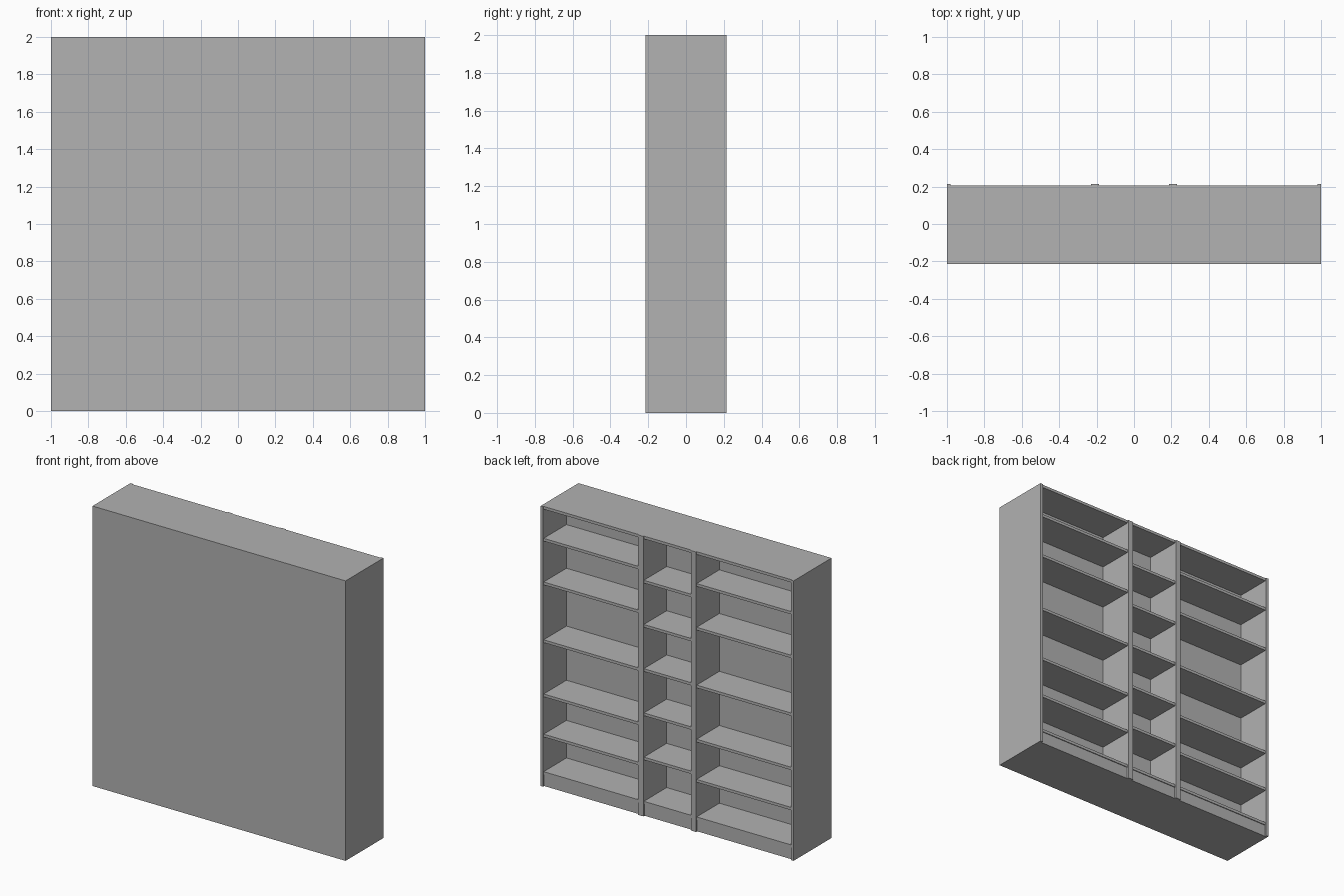
import bpy

cube = bpy.data.objects.get("Cube")
if cube:
    bpy.data.objects.remove(cube, do_unlink=True)

grey = bpy.data.materials.new("plain_grey")
grey.use_nodes = True
colour = (0.445, 0.445, 0.445, 1)
grey.diffuse_color = colour
grey.node_tree.nodes["Principled BSDF"].inputs["Base Color"].default_value = colour


def box(name, x, y, z):
    """Box between the given (low, high) limits on each axis."""
    centre = [(a + b) / 2 for a, b in (x, y, z)]
    bpy.ops.mesh.primitive_cube_add(size=1, location=centre)
    obj = bpy.context.object
    obj.name = name
    obj.scale = [b - a for a, b in (x, y, z)]
    bpy.ops.object.transform_apply(location=False, rotation=False, scale=True)
    obj.data.materials.append(grey)
    return obj


HEIGHT = 2.0
FRONT, BACK = -0.214, 0.214      # full depth
CORE = -0.05                     # inner end of the compartments
EDGE = 0.207                     # shelf edges, set in from the uprights
T = 0.02                         # board thickness
FLOOR = 0.105                    # top of the lowest shelf
INNER, OUTER = 0.188, 0.229      # limits of each divider

# Closed side: facing board and solid core
box("facing_board", (-1, 1), (FRONT, -0.207), (0, HEIGHT))
box("core", (-1 + T, 1 - T), (-0.207, CORE), (0, HEIGHT))

# Uprights
for side, s in (("left", 1), ("right", -1)):
    box(side + "_end_panel", sorted((s * (1 - T), s)), (-0.207, BACK), (0, HEIGHT))
    box(side + "_divider", sorted((s * INNER, s * OUTER)), (CORE, BACK), (0, HEIGHT))

# Shelves, top board and plinth of each bay
wide_levels = [FLOOR, 0.373, 0.66, 1.047, 1.46, 1.772, HEIGHT]
pitch = (HEIGHT - FLOOR) / 6
narrow_levels = [FLOOR + pitch * i for i in range(7)]
bays = (("left", (OUTER, 1 - T), wide_levels),
        ("middle", (-INNER, INNER), narrow_levels),
        ("right", (T - 1, -OUTER), wide_levels))
for bay, x, levels in bays:
    box(bay + "_plinth", x, (CORE, EDGE - 0.006), (0, FLOOR - T))
    for i, top in enumerate(levels):
        part = "top_board" if top == levels[-1] else f"shelf_{i + 1}"
        box(f"{bay}_{part}", x, (CORE, EDGE), (top - T, top))
